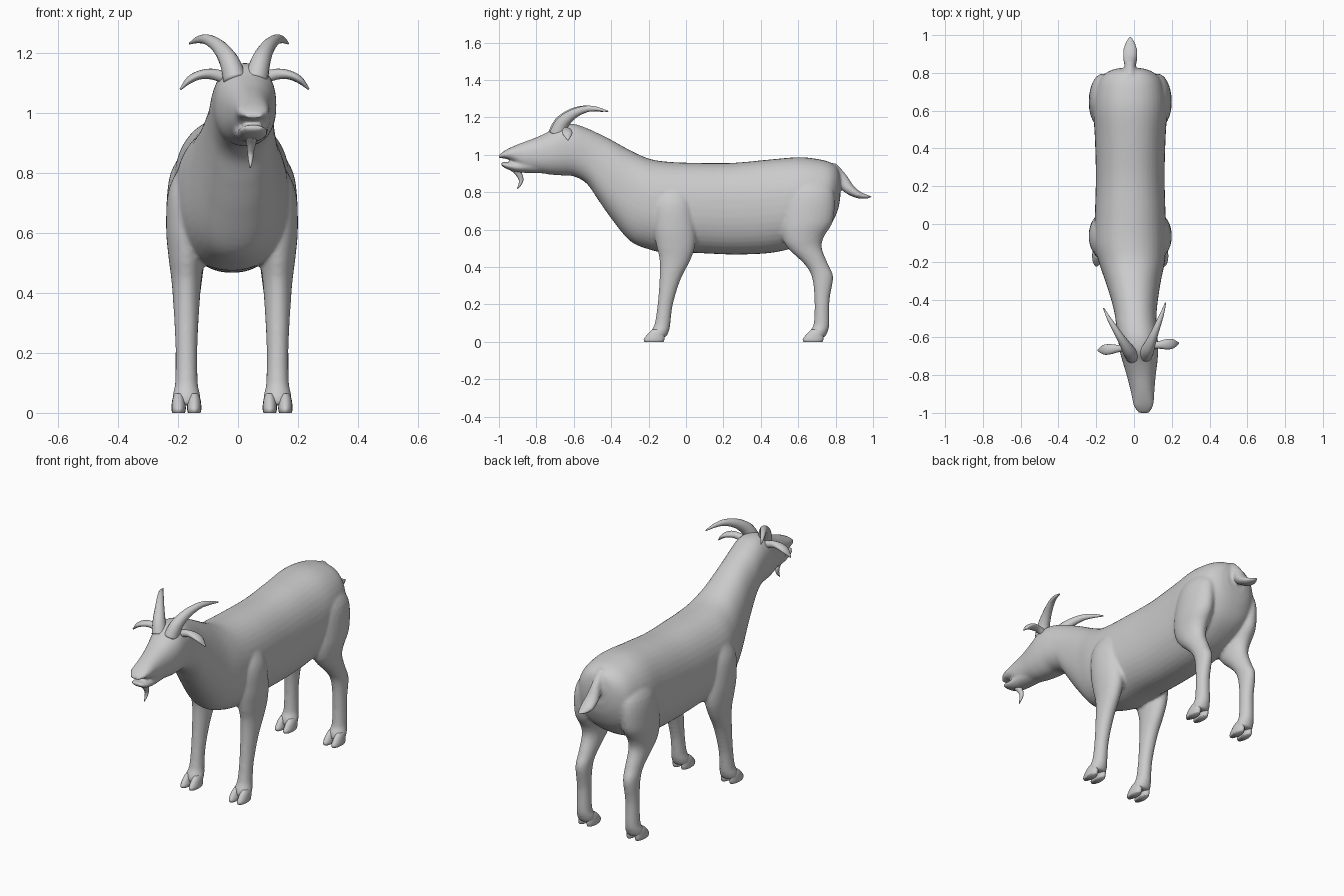
import bpy, bmesh
from math import cos, sin, pi, radians
from mathutils import Vector, Matrix

CX = -0.02                      # body midline


def spline(rows, n=5):
    """Catmull-Rom interpolation of number tuples."""
    out = []
    for i in range(len(rows) - 1):
        p0, p1, p2 = rows[max(i - 1, 0)], rows[i], rows[i + 1]
        p3 = rows[min(i + 2, len(rows) - 1)]
        for k in range(n):
            t = k / n
            out.append(tuple(
                0.5 * (2 * b + (c - a) * t + (2 * a - 5 * b + 4 * c - d) * t * t
                       + (3 * b - a - 3 * c + d) * t ** 3)
                for a, b, c, d in zip(p0, p1, p2, p3)))
    return out + [rows[-1]]


def loft(bm, rows, ref, axis=None, sides=24, power=2.0):
    """Closed tube through (x, y, z, radius_u, radius_v); u follows ref."""
    rows = spline(rows)
    rings = []
    for i, (x, y, z, ru, rv) in enumerate(rows):
        a, b = rows[max(i - 1, 0)], rows[min(i + 1, len(rows) - 1)]
        t = Vector(axis) if axis else (Vector(b[:3]) - Vector(a[:3])).normalized()
        u = Vector(ref)
        u = (u - t * u.dot(t)).normalized()
        v = t.cross(u)
        ring = []
        for k in range(sides):
            c, s = cos(2 * pi * k / sides), sin(2 * pi * k / sides)
            c = abs(c) ** (2 / power) * (1 if c > 0 else -1)
            s = abs(s) ** (2 / power) * (1 if s > 0 else -1)
            ring.append(bm.verts.new(Vector((x, y, z)) + u * c * max(ru, .002)
                                     + v * s * max(rv, .002)))
        rings.append(ring)
    faces = [bm.faces.new(rings[0]), bm.faces.new(rings[-1][::-1])]
    for r, q in zip(rings, rings[1:]):
        for k in range(sides):
            j = (k + 1) % sides
            faces.append(bm.faces.new((r[k], q[k], q[j], r[j])))
    bmesh.ops.recalc_face_normals(bm, faces=faces)


def finish(name, bm):
    me = bpy.data.meshes.new(name)
    bm.to_mesh(me)
    bm.free()
    for p in me.polygons:
        p.use_smooth = True
    ob = bpy.data.objects.new(name, me)
    bpy.context.collection.objects.link(ob)
    return ob


def slices_y(rows):             # (y, centre x, bottom, top, half width)
    return [(x, y, (b + t) / 2, w, (t - b) / 2) for y, x, b, t, w in rows]


def slices_z(rows, side):       # (z, x offset, front y, back y, half width)
    return [(CX + side * x, (f + b) / 2, z, w, (b - f) / 2) for z, x, f, b, w in rows]


# Torso, neck and upper head
bm = bmesh.new()
loft(bm, slices_y([
    (.825, CX, .77, .88, .06), (.81, CX, .70, .93, .11), (.77, CX, .62, .96, .16),
    (.7, CX, .56, .978, .185), (.6, CX, .51, .987, .195), (.45, CX, .475, .975, .187),
    (.25, CX, .467, .957, .182), (.05, CX, .475, .957, .187), (-.1, CX, .475, .963, .19),
    (-.2, -.012, .495, .98, .175), (-.3, -.005, .54, 1.025, .148),
    (-.4, .003, .66, 1.08, .124), (-.47, .008, .76, 1.115, .112),
    (-.53, .012, .845, 1.142, .107), (-.6, .02, .885, 1.165, .105),
    (-.67, .026, .89, 1.162, .102), (-.73, .032, .895, 1.127, .092),
    (-.8, .038, .908, 1.093, .077), (-.87, .044, .925, 1.067, .065),
    (-.92, .048, .96, 1.047, .058), (-.965, .05, .98, 1.025, .051),
    (-1.0, .052, .982, 1.0, .03)]),
    (1, 0, 0), (0, 1, 0), 40, 2.25)

# Lower jaw, leaving a slightly open mouth
loft(bm, slices_y([(-.75, .035, .9, 1.0, .06), (-.85, .042, .903, .975, .056),
                   (-.91, .047, .908, .963, .051), (-.96, .05, .925, .961, .046),
                   (-.99, .052, .945, .961, .03)]), (1, 0, 0), (0, 1, 0))

# Legs with shoulders and thighs
foreleg = [(.86, .12, -.12, 0, .03), (.75, .148, -.17, .03, .062),
           (.62, .152, -.175, .05, .068), (.52, .152, -.16, .05, .06),
           (.44, .152, -.142, .025, .05), (.33, .152, -.142, -.03, .042),
           (.2, .152, -.152, -.07, .036)]
hind_leg = [(.9, .11, .58, .72, .03), (.8, .14, .54, .79, .065),
            (.65, .148, .51, .787, .072), (.56, .148, .515, .737, .064),
            (.5, .147, .545, .727, .055), (.415, .147, .633, .76, .044),
            (.345, .15, .673, .787, .039), (.225, .152, .687, .768, .036)]
foot = [(.1, .152, -.167, -.083, .038), (.06, .152, -.185, -.09, .046),
        (.025, .152, -.19, -.105, .046)]
for side in (-1, 1):
    for leg, dy in ((foreleg, 0), (hind_leg, .85)):
        rows = leg + [(z, x, f + dy, b + dy, w) for z, x, f, b, w in foot]
        loft(bm, slices_z(rows, side), (1, 0, 0), (0, 0, 1))

# Tail
loft(bm, [(CX, .77, .93, .03, .04), (CX, .825, .875, .028, .037),
          (CX, .87, .82, .037, .03), (CX, .92, .787, .038, .02),
          (CX, .965, .777, .024, .011), (CX, .995, .774, .004, .004)], (1, 0, 0))

body = finish("goat_body", bm)
fuse = body.modifiers.new("fuse", 'REMESH')
fuse.mode = 'VOXEL'
fuse.voxel_size = .008
fuse.use_smooth_shade = True
soft = body.modifiers.new("soften", 'SMOOTH')
soft.factor = .5
soft.iterations = 7

# Cloven hooves
for dy, label in ((0, "front"), (.85, "rear")):
    bm = bmesh.new()
    for side in (-1, 1):
        for toe in (-.026, .026):
            x = .152 + toe
            loft(bm, slices_z([(.065, x, -.18 + dy, -.12 + dy, .014),
                               (.045, x, -.202 + dy, -.115 + dy, .021),
                               (.015, x, -.225 + dy, -.115 + dy, .024),
                               (0, x, -.222 + dy, -.12 + dy, .021)], side),
                 (1, 0, 0), (0, 0, 1), 16)
    finish(label + "_hooves", bm)

# Horns and ears, built symmetrically and turned slightly with the head
horn = [(.035, -.69, 1.11, .04, .045), (.052, -.665, 1.17, .033, .036),
        (.08, -.61, 1.218, .024, .026), (.113, -.545, 1.244, .017, .018),
        (.14, -.49, 1.245, .011, .012), (.165, -.43, 1.232, .003, .003)]
ear = [(.07, -.65, 1.12, .018, .02), (.11, -.65, 1.13, .02, .018),
       (.15, -.65, 1.127, .027, .015), (.185, -.65, 1.11, .025, .012),
       (.215, -.65, 1.079, .004, .003)]
pivot = Matrix.Translation((.022, -.65, 0))
turn = pivot @ Matrix.Rotation(radians(5), 4, 'Z') @ Matrix.Translation((0, .65, 0))
for name, rows, ref in (("horns", horn, (1, 0, 0)), ("ears", ear, (0, 1, 0))):
    bm = bmesh.new()
    for side in (-1, 1):
        loft(bm, [(side * x, *rest) for x, *rest in rows], ref, None, 16)
    bm.transform(turn)
    finish(name, bm)

# Beard
bm = bmesh.new()
loft(bm, [(.045, -.91, .93, .025, .03), (.044, -.895, .9, .016, .018),
          (.042, -.882, .87, .011, .013), (.042, -.886, .845, .008, .009),
          (.041, -.903, .818, .002, .002)], (1, 0, 0), None, 16)
finish("beard", bm)
